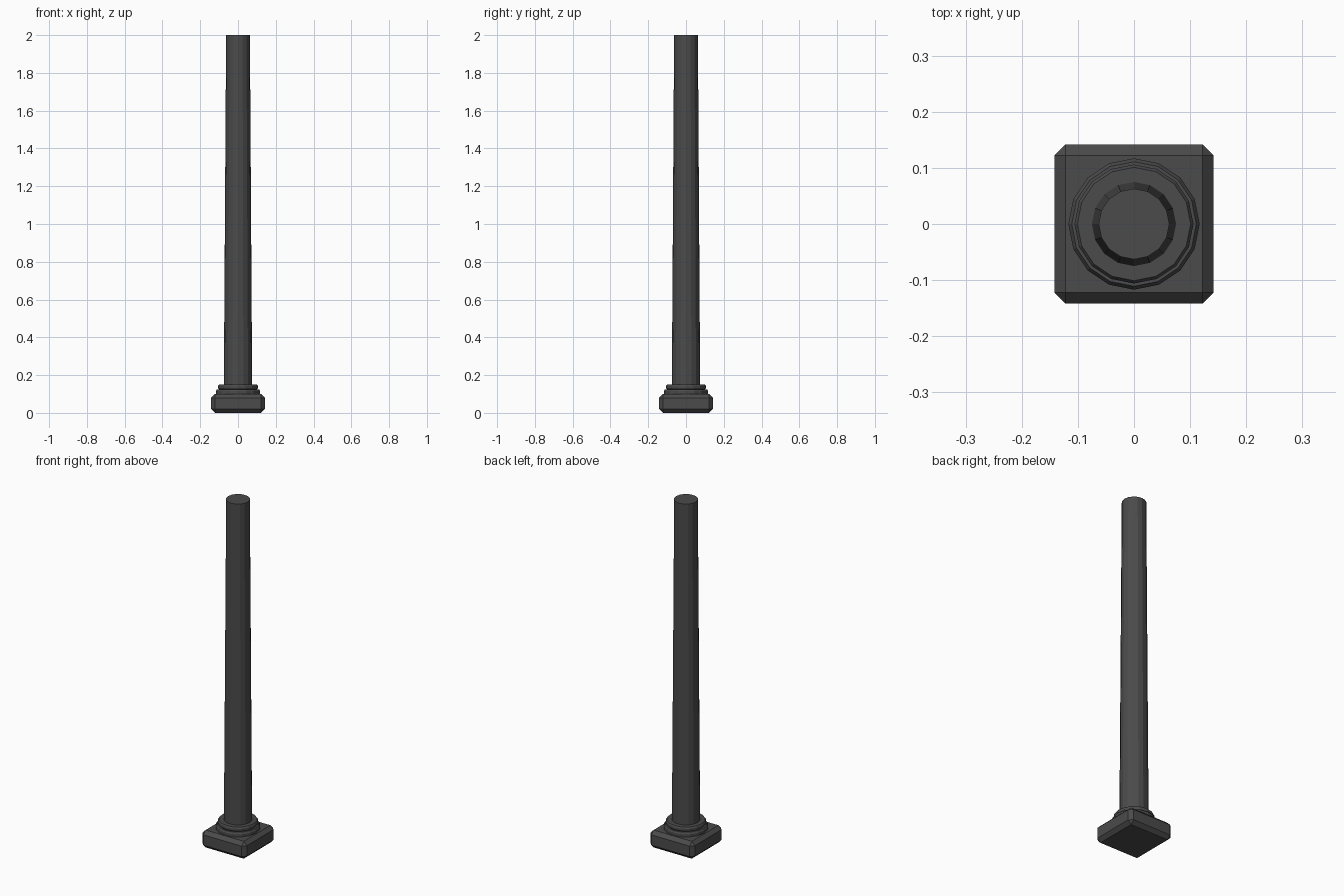
import bpy, bmesh, math

if "Cube" in bpy.data.objects:
    bpy.data.objects.remove(bpy.data.objects["Cube"])

SIDES = 16

def make_object(name, bm):
    bmesh.ops.recalc_face_normals(bm, faces=bm.faces[:])
    mesh = bpy.data.meshes.new(name)
    bm.to_mesh(mesh)
    bm.free()
    mat = bpy.data.materials.get("dark_iron")
    if mat is None:
        mat = bpy.data.materials.new("dark_iron")
        mat.diffuse_color = (0.07, 0.07, 0.07, 1)
        mat.use_nodes = True
        mat.node_tree.nodes["Principled BSDF"].inputs["Base Color"].default_value = mat.diffuse_color
    mesh.materials.append(mat)
    ob = bpy.data.objects.new(name, mesh)
    bpy.context.collection.objects.link(ob)
    return ob

def turned(name, profile):
    """Closed solid of revolution from (radius, height) points."""
    bm = bmesh.new()
    rings = [[bm.verts.new((r * math.sin(2 * math.pi * i / SIDES),
                            r * math.cos(2 * math.pi * i / SIDES), z))
              for i in range(SIDES)] for r, z in profile]
    for a, b in zip(rings, rings[1:]):
        for i in range(SIDES):
            j = (i + 1) % SIDES
            bm.faces.new((a[i], a[j], b[j], b[i]))
    bm.faces.new(rings[0])
    bm.faces.new(rings[-1])
    return make_object(name, bm)

# Square plinth with chamfered edges
bm = bmesh.new()
bmesh.ops.create_cube(bm, size=1)
for v in bm.verts:
    v.co.x *= 0.284
    v.co.y *= 0.284
    v.co.z = (v.co.z + 0.5) * 0.1
bmesh.ops.bevel(bm, geom=bm.edges[:], offset=0.02, segments=1,
                affect='EDGES', offset_type='OFFSET')
make_object("plinth", bm)

# Two stacked collars
turned("lower_collar", [(0.117, 0.095), (0.117, 0.115), (0.111, 0.125)])
turned("upper_collar", [(0.098, 0.12), (0.106, 0.132), (0.106, 0.142), (0.101, 0.15)])

# Tapered shaft
turned("shaft", [(0.075, 0.14), (0.063, 2.0)])
